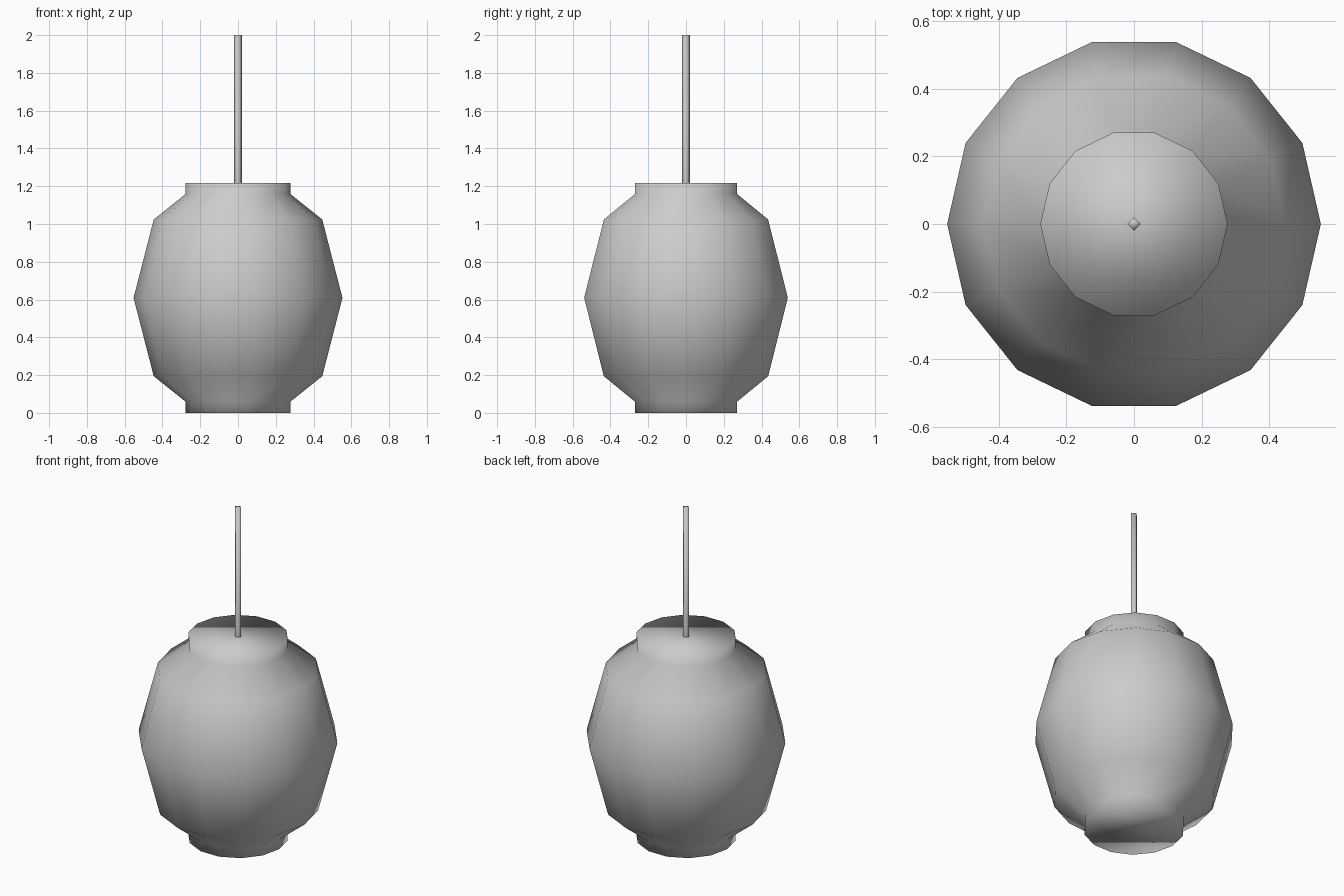
import bpy, bmesh
from math import cos, sin, tau

if "Cube" in bpy.data.objects:
    bpy.data.objects.remove(bpy.data.objects["Cube"])


def lathe(name, profile, sides, cap_bottom=True):
    """Stack polygon rings (radius, z), bridge them, and close the ends."""
    bm = bmesh.new()
    rings = [[bm.verts.new((r * cos(tau * i / sides), r * sin(tau * i / sides), z))
              for i in range(sides)] for r, z in profile]
    for low, high in zip(rings, rings[1:]):
        for i in range(sides):
            j = (i + 1) % sides
            bm.faces.new((low[i], low[j], high[j], high[i]))
    if cap_bottom:
        bm.faces.new(rings[0][::-1])
    bm.faces.new(rings[-1])
    for f in bm.faces:
        f.smooth = True
    mesh = bpy.data.meshes.new(name)
    bm.to_mesh(mesh)
    bm.free()
    obj = bpy.data.objects.new(name, mesh)
    bpy.context.collection.objects.link(obj)
    return obj


# Lantern body: mirrored barrel profile with short closed collars at both ends
MID = 0.609
half = [(0.553, 0.0), (0.446, 0.415), (0.277, 0.55), (0.277, MID)]
profile = [(r, MID - h) for r, h in reversed(half)] + [(r, MID + h) for r, h in half[1:]]
lathe("lantern_body", profile, 14)

# Thin hanging rod, its open foot sunk into the top collar
lathe("hanging_rod", [(0.02, 1.2), (0.02, 2.0)], 4, cap_bottom=False)
